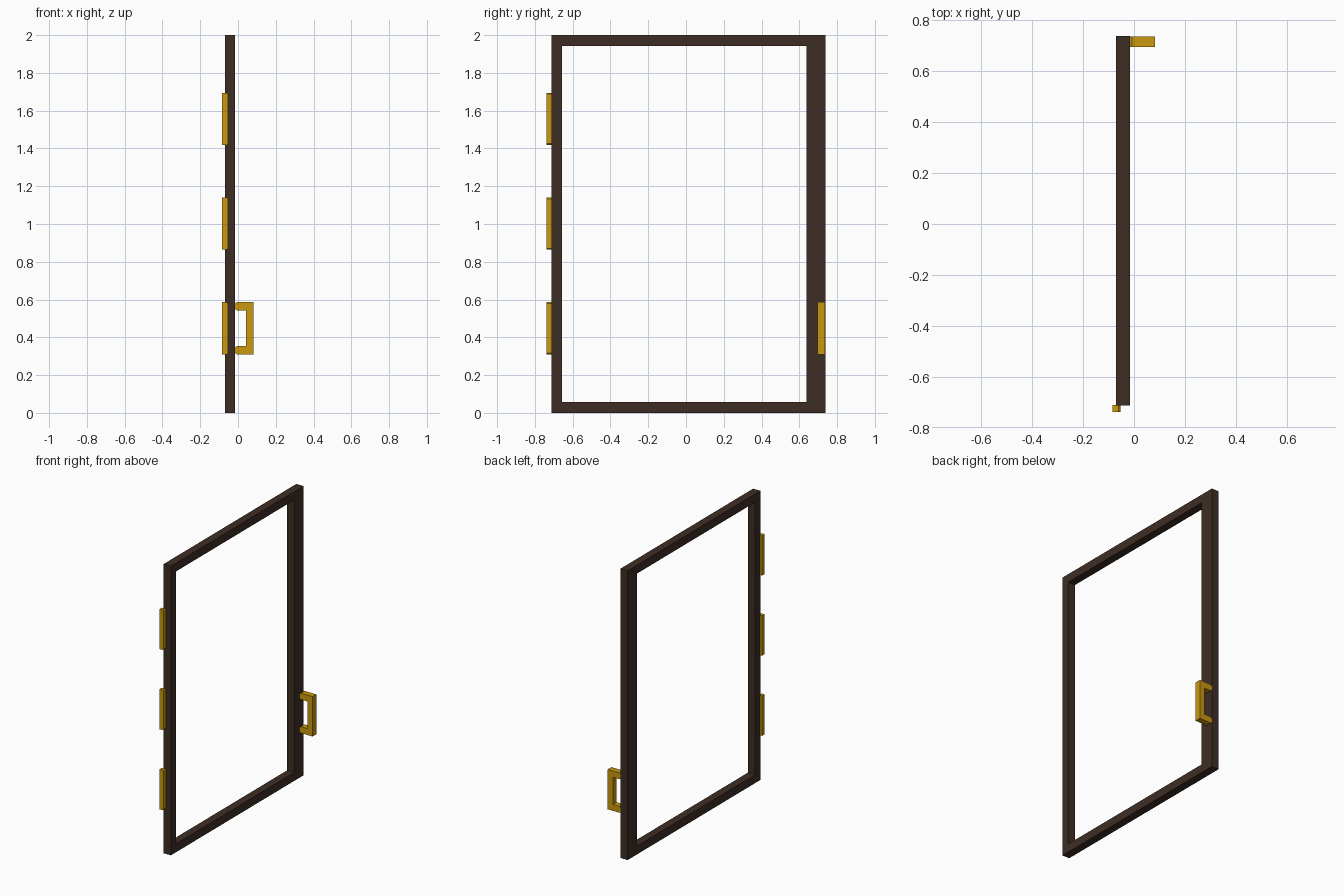
import bpy, bmesh
from mathutils import Vector

if "Cube" in bpy.data.objects:
    bpy.data.objects.remove(bpy.data.objects["Cube"])


def material(name, rgb):
    m = bpy.data.materials.new(name)
    m.diffuse_color = (*rgb, 1.0)
    m.use_nodes = True
    m.node_tree.nodes["Principled BSDF"].inputs["Base Color"].default_value = m.diffuse_color
    return m


wood = material("dark_brown", (0.047, 0.027, 0.018))
brass = material("brass", (0.578, 0.314, 0.005))


def finish(name, bm, mat):
    bmesh.ops.recalc_face_normals(bm, faces=bm.faces[:])
    me = bpy.data.meshes.new(name)
    bm.to_mesh(me)
    bm.free()
    me.materials.append(mat)
    ob = bpy.data.objects.new(name, me)
    bpy.context.collection.objects.link(ob)
    return ob


def extrude_xz(name, profile, y0, y1, mat):
    """Extrude an (x, z) outline along y."""
    bm = bmesh.new()
    face = bm.faces.new([bm.verts.new((x, y0, z)) for x, z in profile])
    res = bmesh.ops.extrude_face_region(bm, geom=[face])
    verts = [g for g in res["geom"] if isinstance(g, bmesh.types.BMVert)]
    bmesh.ops.translate(bm, verts=verts, vec=Vector((0, y1 - y0, 0)))
    return finish(name, bm, mat)


def rect(y0, y1, z0, z1):
    return [(y0, z0), (y1, z0), (y1, z1), (y0, z1)]


# Door frame: one mitred ring with a wider stile on the handle side
X0, X1 = -0.07, -0.015
outer = rect(-0.712, 0.738, 0.0, 2.0)
inner = rect(-0.656, 0.637, 0.058, 1.942)
bm = bmesh.new()
loops = [[bm.verts.new((x, y, z)) for y, z in pts]
         for x, pts in ((X0, outer), (X1, outer), (X1, inner), (X0, inner))]
for k in range(4):
    a, b = loops[k], loops[(k + 1) % 4]
    for i in range(4):
        j = (i + 1) % 4
        bm.faces.new((a[i], a[j], b[j], b[i]))
finish("door_frame", bm, wood)

# Three hinge leaves on the front edge, clipped at the inner corners
for i, zc in enumerate((0.448, 1.002, 1.556)):
    lo, hi = zc - 0.138, zc + 0.138
    extrude_xz(f"hinge_{i + 1}",
               [(-0.085, lo), (-0.06, lo), (-0.053, lo + 0.007),
                (-0.053, hi - 0.007), (-0.06, hi), (-0.085, hi)],
               -0.738, -0.711, brass)

# Bracket-shaped pull handle with clipped feet
lo, hi = 0.31, 0.586
half = [(-0.016, lo + 0.034), (-0.016, lo + 0.008), (-0.008, lo), (0.083, lo)]
hole = [(0.043, lo + 0.044), (-0.008, lo + 0.044)]
lower = hole + half
upper = [(x, lo + hi - z) for x, z in reversed(lower)]
extrude_xz("pull_handle", lower + upper, 0.696, 0.737, brass)
